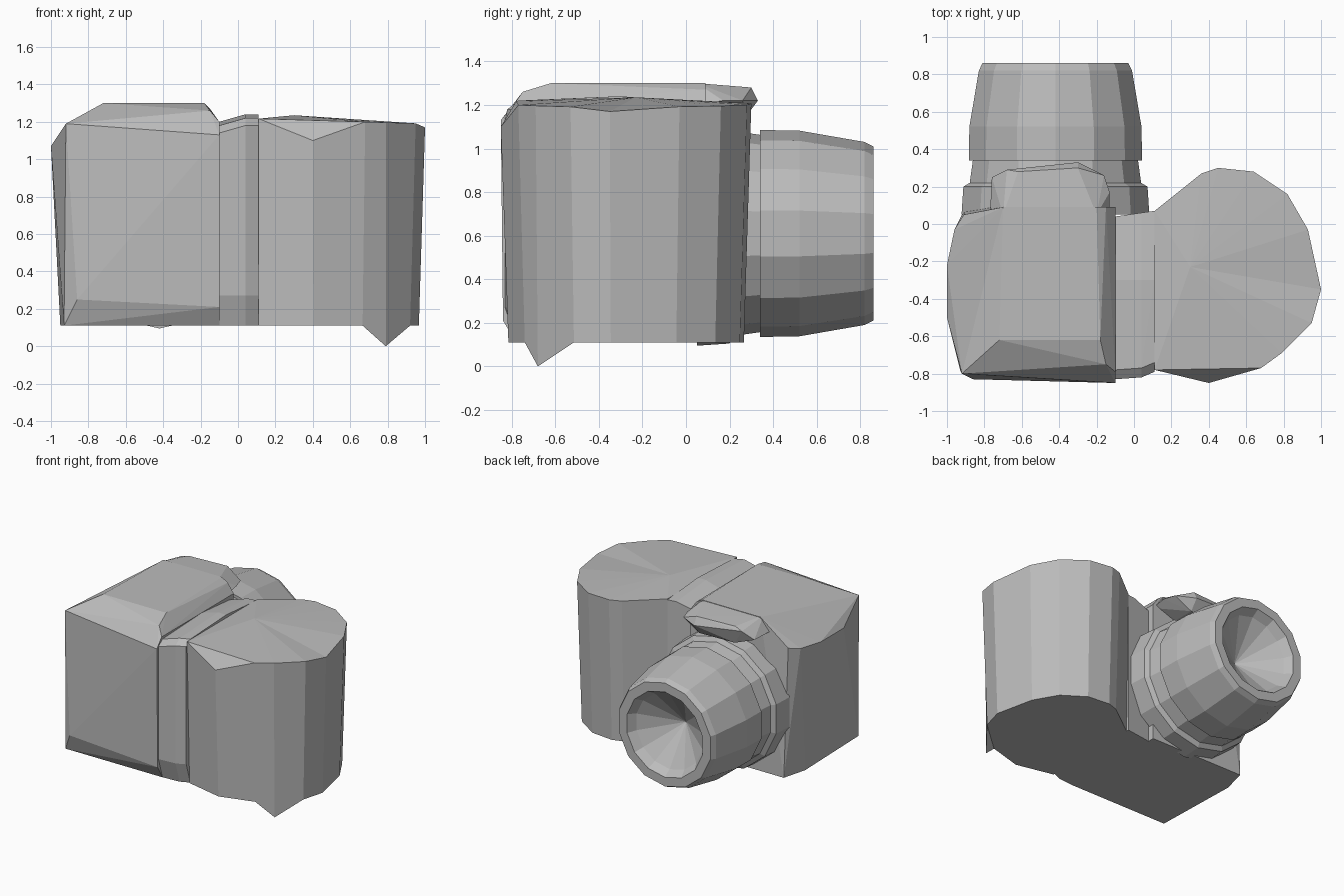
import bpy, bmesh
from math import cos, sin, pi

cube = bpy.data.objects.get("Cube")
if cube:
    bpy.data.objects.remove(cube, do_unlink=True)

grey = bpy.data.materials.new("plain_grey")
grey.use_nodes = True
COLOUR = (0.5, 0.5, 0.5, 1)
grey.diffuse_color = COLOUR
grey.node_tree.nodes["Principled BSDF"].inputs["Base Color"].default_value = COLOUR


def finish(name, bm):
    bmesh.ops.recalc_face_normals(bm, faces=bm.faces)
    mesh = bpy.data.meshes.new(name)
    bm.to_mesh(mesh)
    bm.free()
    mesh.materials.append(grey)
    obj = bpy.data.objects.new(name, mesh)
    bpy.context.collection.objects.link(obj)
    return obj


def hull(name, points):
    """Faceted block wrapped around a few corner points."""
    bm = bmesh.new()
    verts = [bm.verts.new(p) for p in points]
    result = bmesh.ops.convex_hull(bm, input=verts)
    loose = [v for v in bm.verts if not v.link_faces]
    bmesh.ops.delete(bm, geom=loose, context='VERTS')
    return finish(name, bm)


def bridge(bm, a, b):
    for i in range(len(a)):
        j = (i + 1) % len(a)
        bm.faces.new((a[i], a[j], b[j], b[i]))


def turned(name, profile, sides, apex=None):
    """Rings of (y, radius) around the lens axis, with an optional sunken tip."""
    bm = bmesh.new()
    rings = []
    for y, r in profile:
        angles = [2 * pi * (i + 0.5) / sides for i in range(sides)]
        rings.append([bm.verts.new((-0.42 + r * cos(t), y, 0.61 + r * sin(t))) for t in angles])
    for a, b in zip(rings, rings[1:]):
        bridge(bm, a, b)
    bm.faces.new(rings[0])
    if apex is None:
        bm.faces.new(rings[-1])
    else:
        tip = bm.verts.new((-0.42, apex, 0.61))
        for i in range(sides):
            bm.faces.new((rings[-1][i], rings[-1][(i + 1) % sides], tip))
    return finish(name, bm)


# Main body with chamfered top and front
hull("main_body", [
    (-0.93, -0.78, 0.11), (-0.1, -0.78, 0.11), (-0.1, 0.09, 0.11), (-0.9, 0.09, 0.11),
    (-0.95, -0.1, 0.11), (-0.86, -0.83, 0.25), (-0.1, -0.84, 0.21),
    (-1, -0.5, 1.07), (-1, -0.22, 1.07), (-0.96, -0.03, 1.08), (-0.91, 0.05, 1.1),
    (-0.92, -0.8, 1.19), (-0.1, -0.85, 1.13), (-0.1, -0.79, 1.2),
    (-0.72, -0.62, 1.3), (-0.18, -0.62, 1.3), (-0.7, 0.09, 1.3), (-0.2, 0.09, 1.3),
    (-0.15, -0.75, 1.26), (-0.15, 0.09, 1.27), (-0.1, 0.09, 1.2)])

# Narrow bridge joining body and grip
hull("bridge", [
    (x, y, z) for x, front, back, top in ((-0.1, -0.83, 0.04, 1.2), (0.04, -0.82, 0.06, 1.24),
                                          (0.11, -0.79, 0.07, 1.24))
    for y, z in ((front + 0.05, 0.11), (front, 0.27), (front, top - 0.06),
                 (front + 0.05, top - 0.02), (-0.3, top), (back, 0.11), (back, top - 0.03))])

# Rounded grip drum with one drooping front corner
outline = [(0.11, 0.07), (0.36, 0.27), (0.45, 0.3), (0.64, 0.28), (0.82, 0.16), (0.93, -0.03),
           (1, -0.35), (0.95, -0.53), (0.79, -0.69), (0.68, -0.77), (0.4, -0.85), (0.11, -0.78)]
bm = bmesh.new()
CORNER, FRONT = 8, 10
low = [bm.verts.new((0.45 + (x - 0.45) * 0.94, -0.27 + (y + 0.27) * 0.94, 0.11)) for x, y in outline]
for i in (0, -1):
    low[i].co.x = 0.11
low[CORNER].co = (0.79, -0.68, 0)
high = [bm.verts.new((x, y, 1.22 - 0.03 * x)) for x, y in outline]
high[FRONT].co.z = 1.1
high[6].co.z = 1.17
bridge(bm, low, high)
bm.faces.new((low[CORNER - 1], low[CORNER], low[CORNER + 1]))
bm.faces.new([v for i, v in enumerate(low) if i != CORNER])
bm.faces.new((high[FRONT - 1], high[FRONT], high[FRONT + 1]))
crown = bm.verts.new((0.3, -0.23, 1.235))
rim = [v for i, v in enumerate(high) if i != FRONT]
for a, b in zip(rim, rim[1:] + rim[:1]):
    bm.faces.new((a, b, crown))
finish("grip_drum", bm)

# Lens mount, barrel and sunken glass
turned("lens_mount", [(0.05, 0.515), (0.2, 0.505), (0.22, 0.47), (0.36, 0.45)], 14)
turned("lens_barrel", [(0.34, 0.475), (0.52, 0.472), (0.82, 0.42), (0.86, 0.4), (0.86, 0.33),
                       (0.8, 0.29)], 14, apex=0.6)

# Overhanging hood above the lens
hull("flash_hood", [
    (-0.77, 0.05, 1.2), (-0.13, 0.05, 1.2), (-0.7, 0.05, 1.3), (-0.2, 0.05, 1.3),
    (-0.76, 0.25, 1.2), (-0.68, 0.29, 1.26), (-0.3, 0.33, 1.22), (-0.3, 0.3, 1.28),
    (-0.62, 0.28, 1.28), (-0.16, 0.26, 1.22), (-0.13, 0.17, 1.22),
    (-0.6, 0.26, 1.14), (-0.3, 0.27, 1.14), (-0.6, 0.08, 1.14), (-0.3, 0.08, 1.14)])
